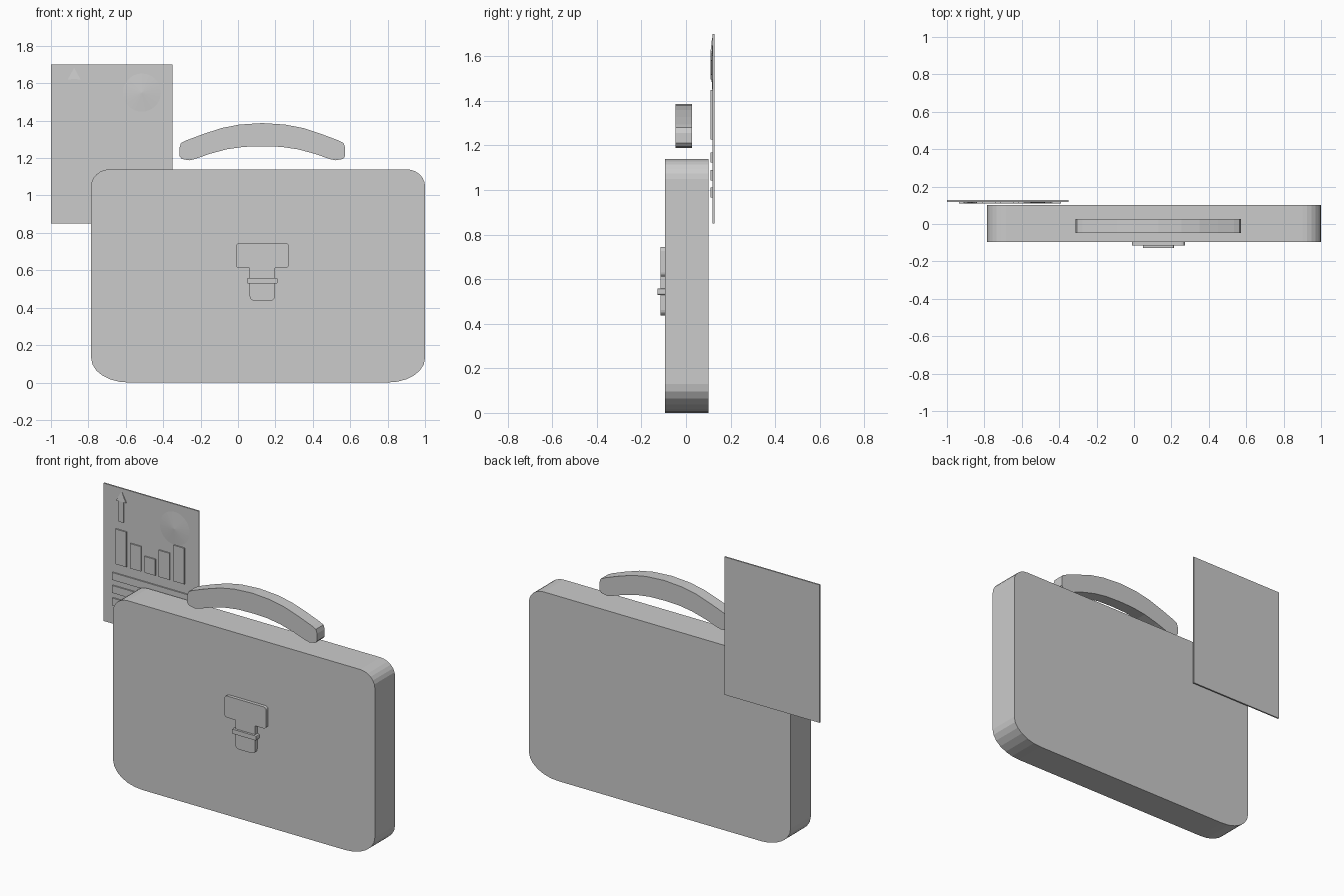
import bpy, bmesh
from math import sin, cos, pi

if "Cube" in bpy.data.objects:
    bpy.data.objects.remove(bpy.data.objects["Cube"])


def extrude(name, outline, y0, y1):
    """Solid from an (x, z) outline, running from y0 (front) to y1 (back)."""
    bm = bmesh.new()
    front = [bm.verts.new((x, y0, z)) for x, z in outline]
    back = [bm.verts.new((x, y1, z)) for x, z in outline]
    n = len(outline)
    bm.faces.new(front)
    bm.faces.new(back[::-1])
    for i in range(n):
        j = (i + 1) % n
        bm.faces.new((front[i], back[i], back[j], front[j]))
    bmesh.ops.recalc_face_normals(bm, faces=bm.faces)
    mesh = bpy.data.meshes.new(name)
    bm.to_mesh(mesh)
    bm.free()
    ob = bpy.data.objects.new(name, mesh)
    bpy.context.collection.objects.link(ob)
    return ob


def rounded(x0, x1, z0, z1, top, bottom, steps=6):
    """Rectangle outline with elliptical corners; top and bottom are (rx, rz)."""
    pts = []
    corners = [(x1, z0, -1, -1, bottom, -pi / 2), (x1, z1, -1, 1, top, 0),
               (x0, z1, 1, 1, top, pi / 2), (x0, z0, 1, -1, bottom, pi)]
    for x, z, sx, sz, (rx, rz), start in corners:
        for i in range(steps + 1):
            a = start + i * pi / 2 / steps
            pts.append((x + sx * rx + rx * cos(a), z - sz * rz + rz * sin(a)))
    return pts


def box(name, x0, x1, z0, z1, y0, y1):
    return extrude(name, [(x0, z0), (x1, z0), (x1, z1), (x0, z1)], y0, y1)


CX = 0.13                      # centre line of handle and lock
PAPER, RAISED = 0.118, 0.110   # paper front and front of its raised marks

# Case body
extrude("case_body", rounded(-0.785, 1.0, 0, 1.14, (0.1, 0.09), (0.2, 0.13)), -0.095, 0.102)

# Arched handle: half profile mirrored about the centre line
half = [(0, 1.387), (0.123, 1.379), (0.22, 1.36), (0.32, 1.327), (0.405, 1.295),
        (0.435, 1.28), (0.443, 1.255), (0.443, 1.21), (0.43, 1.195), (0.39, 1.188),
        (0.36, 1.195), (0.283, 1.222), (0.19, 1.247), (0.1, 1.26), (0, 1.263)]
extrude("handle", [(CX + x, z) for x, z in half] +
        [(CX - x, z) for x, z in half[-2:0:-1]], -0.048, 0.026)

# Lock: plate, tongue and clasp band
r = (0.018, 0.018)
extrude("lock_plate", rounded(CX - 0.142, CX + 0.142, 0.612, 0.745, r, r, 3), -0.115, -0.094)
r = (0.025, 0.025)
extrude("lock_tongue", rounded(CX - 0.068, CX + 0.068, 0.437, 0.62, (0.002, 0.002), r, 3),
        -0.1148, -0.094)
r = (0.006, 0.006)
extrude("lock_band", rounded(CX - 0.083, CX + 0.083, 0.53, 0.558, r, r, 2), -0.128, -0.094)

# Report sheet behind the case
box("report_sheet", -1.0, -0.35, 0.85, 1.7, PAPER, 0.127)

# Bar chart
for i, (x, top) in enumerate([(-0.877, 1.443), (-0.777, 1.38), (-0.679, 1.327),
                              (-0.582, 1.391), (-0.481, 1.449)]):
    box(f"chart_bar_{i + 1}", x - 0.037, x + 0.037, 1.227, top, RAISED, PAPER)

# Ruled lines
for i, z in enumerate((1.123, 1.043, 0.966)):
    box(f"ruled_line_{i + 1}", -0.935, -0.39, z, z + 0.046, RAISED, PAPER)

# Arrow: stem and a head that slopes back to the sheet at its tip
AX = -0.876
box("arrow_stem", AX - 0.017, AX + 0.017, 1.495, 1.622, RAISED, PAPER)
head = extrude("arrow_head", [(AX - 0.034, 1.62), (AX + 0.034, 1.62), (AX, 1.683)],
               RAISED, PAPER)
head.data.vertices[2].co.y = PAPER - 0.001

# Shallow domed disc
bpy.ops.mesh.primitive_cone_add(vertices=32, radius1=0.102, radius2=0, depth=0.007,
                                location=(-0.514, PAPER - 0.0035, 1.55),
                                rotation=(pi / 2, 0, 0))
bpy.context.object.name = "chart_disc"
